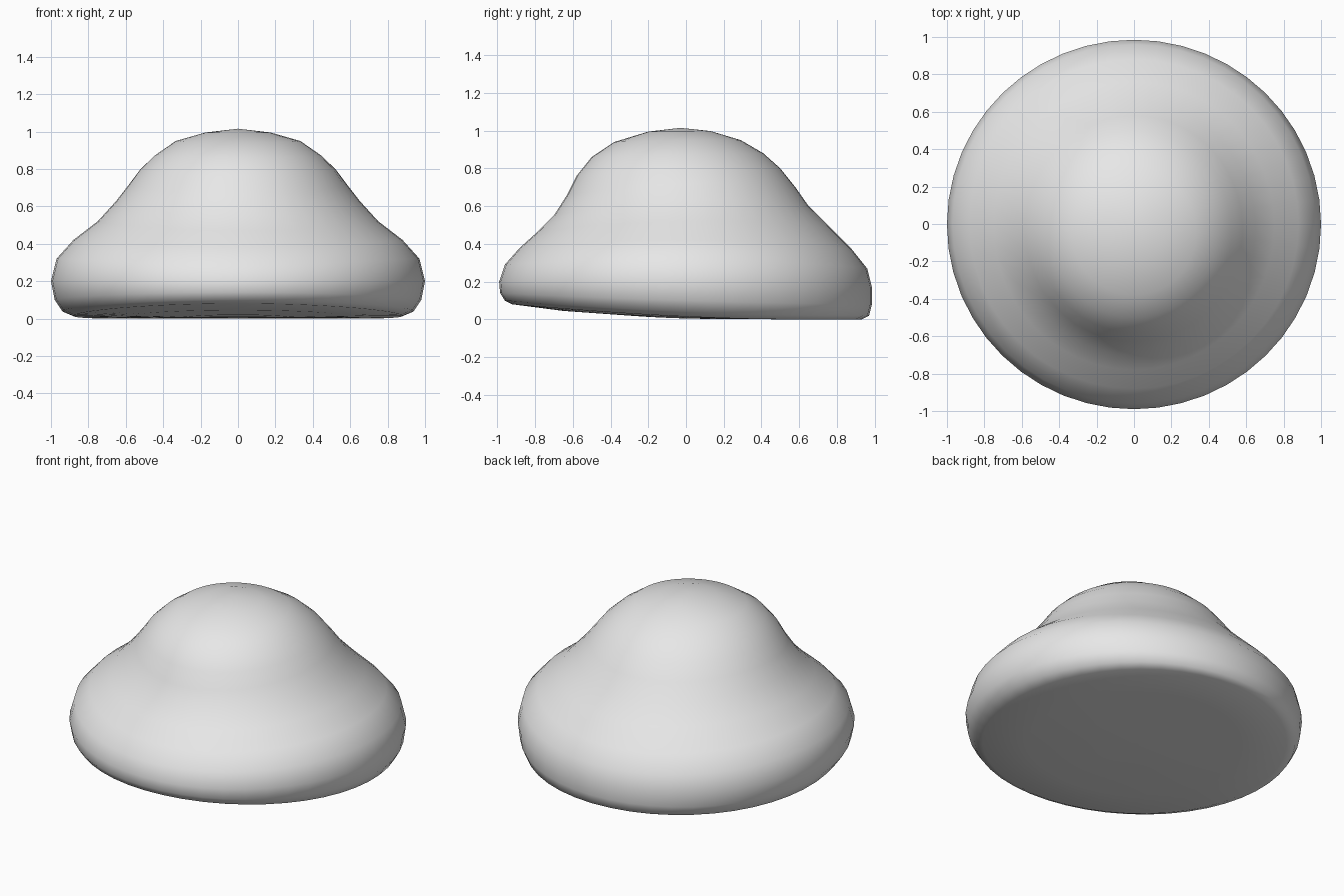
import bpy
import bmesh
from math import sin, cos, tau

default_cube = bpy.data.objects.get("Cube")
if default_cube:
    bpy.data.objects.remove(default_cube, do_unlink=True)

SEGMENTS = 48

# Rings from underside to crown: (radius, height) at the front, side and back
RINGS = [
    ((.3, .02), (.3, .005), (.3, .004)),
    ((.65, .045), (.62, .01), (.65, .001)),
    ((.92, .08), (.88, .015), (.93, 0)),
    ((.96, .1), (.94, .04), (.97, .02)),
    ((.985, .14), (.98, .1), (.985, .08)),
    ((.99, .2), (1, .2), (.985, .17)),
    ((.96, .29), (.97, .32), (.96, .27)),
    ((.88, .38), (.88, .42), (.88, .37)),
    ((.78, .47), (.75, .52), (.76, .49)),
    ((.7, .55), (.65, .63), (.65, .6)),
    ((.63, .66), (.58, .72), (.58, .7)),
    ((.58, .76), (.52, .8), (.5, .8)),
    ((.5, .86), (.44, .875), (.41, .88)),
    ((.38, .94), (.33, .95), (.29, .95)),
    ((.2, .995), (.17, .995), (.13, .998)),
]


def blend(front, side, back, s):
    """Smoothly pass through front (s=-1), side (s=0) and back (s=1)."""
    return side + (back - front) / 2 * s + ((back + front) / 2 - side) * s * s


def make_material(name, colour):
    material = bpy.data.materials.new(name)
    material.use_nodes = True
    material.diffuse_color = colour
    shader = material.node_tree.nodes["Principled BSDF"]
    shader.inputs["Base Color"].default_value = colour
    return material


def make_ring(bm, front, side, back):
    verts = []
    for i in range(SEGMENTS):
        angle = tau * i / SEGMENTS
        radius, height = (blend(f, m, b, sin(angle))
                          for f, m, b in zip(front, side, back))
        verts.append(bm.verts.new((radius * cos(angle), radius * sin(angle), height)))
    return verts


def cap(bm, ring, centre):
    """Close a ring with a fan of triangles."""
    tip = bm.verts.new(centre)
    for a, b in zip(ring, ring[1:] + ring[:1]):
        bm.faces.new((a, b, tip))


# Soft domed body with a wide rounded rim and a slightly rising front underside
bm = bmesh.new()
rings = [make_ring(bm, *row) for row in RINGS]
for low, high in zip(rings, rings[1:]):
    for i in range(SEGMENTS):
        j = (i + 1) % SEGMENTS
        bm.faces.new((low[i], low[j], high[j], high[i]))
cap(bm, rings[0], (0, 0, .008))
cap(bm, rings[-1], (0, -.03, 1.015))
bmesh.ops.recalc_face_normals(bm, faces=bm.faces)
for face in bm.faces:
    face.smooth = True

mesh = bpy.data.meshes.new("domed_body")
bm.to_mesh(mesh)
bm.free()
body = bpy.data.objects.new("domed_body", mesh)
bpy.context.collection.objects.link(body)
mesh.materials.append(make_material("light grey", (.8, .8, .8, 1)))
